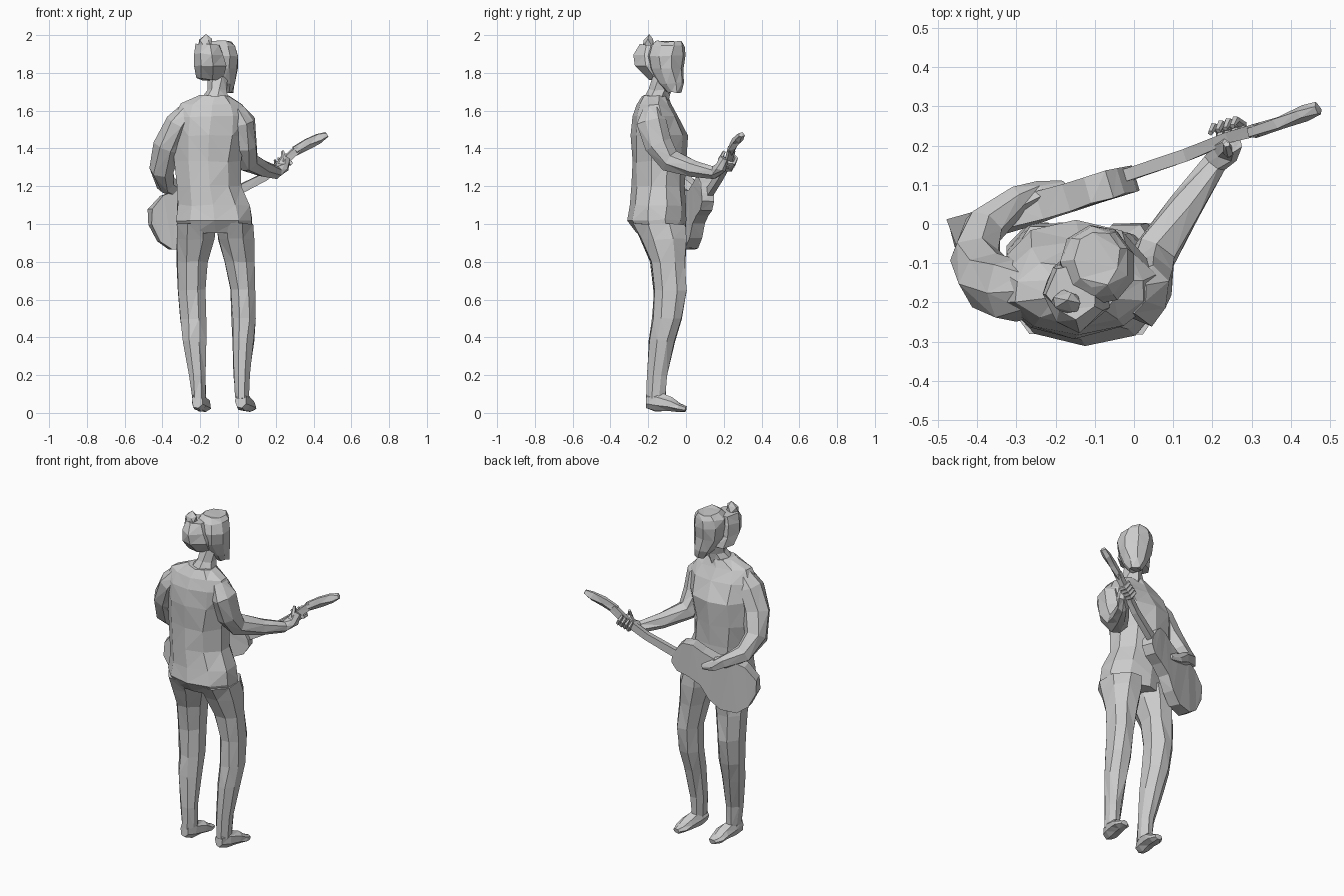
import bpy, bmesh, math, random
from mathutils import Vector

random.seed(4)


def finish(name, bm, jitter=0.0):
    for v in bm.verts:
        v.co += Vector([random.uniform(-jitter, jitter) for _ in range(3)])
        v.co.z = max(v.co.z, 0.0)
    bmesh.ops.triangulate(bm, faces=bm.faces[:])
    bmesh.ops.recalc_face_normals(bm, faces=bm.faces[:])
    me = bpy.data.meshes.new(name)
    bm.to_mesh(me)
    bm.free()
    ob = bpy.data.objects.new(name, me)
    bpy.context.collection.objects.link(ob)
    return ob


def loft(name, rings, sides=8, ref=None, jitter=0.005):
    """rings: (x, y, z, half width, half depth); level rings unless ref is given."""
    bm = bmesh.new()
    pts = [Vector(r[:3]) for r in rings]
    loops = []
    for i, r in enumerate(rings):
        u, w = Vector((1, 0, 0)), Vector((0, 1, 0))
        if ref:
            t = (pts[min(i + 1, len(pts) - 1)] - pts[max(i - 1, 0)]).normalized()
            u = Vector(ref)
            u = (u - t * u.dot(t)).normalized()
            w = t.cross(u)
        loop = []
        for k in range(sides):
            a = math.tau * (k + 0.5) / sides
            loop.append(bm.verts.new(pts[i] + u * r[3] * math.cos(a) * 1.04
                                     + w * r[4] * math.sin(a) * 1.04))
        loops.append(loop)
    for a, b in zip(loops, loops[1:]):
        for k in range(sides):
            j = (k + 1) % sides
            bm.faces.new((a[k], a[j], b[j], b[k]))
    bm.faces.new(loops[0])
    bm.faces.new(loops[-1])
    return finish(name, bm, jitter)


def blob(name, c, r, sub=1, jitter=0.008):
    bm = bmesh.new()
    bmesh.ops.create_icosphere(bm, subdivisions=sub, radius=1)
    for v in bm.verts:
        v.co = Vector([c[i] + v.co[i] * r[i] for i in range(3)])
    return finish(name, bm, jitter)


X = (1, 0, 0)

# Torso and neck
loft("torso", [(-.12, -.135, .95, .188, .125), (-.125, -.155, 1.02, .203, .15),
               (-.13, -.15, 1.1, .192, .146), (-.15, -.145, 1.2, .17, .136),
               (-.16, -.142, 1.33, .175, .138), (-.15, -.143, 1.47, .192, .146),
               (-.14, -.163, 1.57, .195, .118), (-.14, -.17, 1.635, .162, .085),
               (-.125, -.165, 1.68, .08, .065)], 10)
loft("neck", [(-.125, -.165, 1.65, .08, .07), (-.11, -.14, 1.71, .05, .058),
              (-.1, -.115, 1.79, .055, .06)], 7)

# Head, gathered hair and knot
loft("head", [(-.06, -.06, 1.695, .032, .032), (-.075, -.08, 1.745, .06, .065),
              (-.09, -.103, 1.82, .088, .09), (-.094, -.106, 1.89, .095, .097),
              (-.095, -.098, 1.94, .085, .09), (-.095, -.09, 1.968, .058, .07)], 9)
loft("gathered_hair", [(-.145, -.14, 1.765, .07, .06), (-.145, -.175, 1.83, .082, .09),
                       (-.15, -.18, 1.9, .08, .092), (-.155, -.175, 1.95, .06, .065)],
     7, None, .008)
blob("hair_knot", (-.17, -.2, 1.96), (.042, .032, .04), 1, .006)

# Legs and feet
loft("left_leg", [(-.22, -.145, 1.0, .105, .145), (-.225, -.12, .92, .102, .125),
                  (-.24, -.095, .8, .085, .095), (-.245, -.085, .65, .075, .088),
                  (-.238, -.1, .5, .068, .08), (-.23, -.125, .38, .06, .07),
                  (-.215, -.155, .2, .043, .052), (-.21, -.16, .08, .038, .05)])
loft("right_leg", [(-.02, -.145, 1.0, .1, .145), (-.01, -.12, .92, .1, .125),
                   (.01, -.095, .8, .08, .095), (.028, -.085, .65, .07, .088),
                   (.032, -.1, .5, .065, .08), (.028, -.125, .38, .06, .07),
                   (.02, -.155, .2, .043, .052), (.02, -.16, .08, .038, .05)])
for name, hx, tx in (("left_foot", -.215, -.175), ("right_foot", .015, .065)):
    dx = tx - hx
    loft(name, [(hx, -.205, .065, .03, .04), (hx + dx * .25, -.15, .06, .04, .052),
                (hx + dx * .6, -.08, .045, .043, .036),
                (hx + dx * .85, -.035, .028, .04, .022),
                (tx, 0, .022, .022, .014)], 7, X, .003)

# Arms; the left sleeve hangs close to the body
loft("left_arm", [(-.26, -.17, 1.6, .05, .06), (-.315, -.17, 1.53, .07, .08),
                  (-.37, -.145, 1.41, .075, .075), (-.405, -.09, 1.29, .065, .065),
                  (-.38, -.01, 1.21, .05, .055), (-.3, .06, 1.165, .032, .038),
                  (-.24, .085, 1.14, .034, .024), (-.18, .095, 1.12, .018, .012)], 7, X)
loft("right_arm", [(-.01, -.175, 1.6, .05, .05), (.03, -.18, 1.54, .06, .078),
                   (.04, -.145, 1.42, .06, .072), (.05, -.08, 1.33, .055, .06),
                   (.13, .04, 1.29, .045, .045), (.205, .15, 1.272, .03, .032),
                   (.235, .185, 1.3, .036, .028), (.25, .205, 1.35, .026, .02)], 7, X)

# Guitar frame: u along the neck, v across it, n out of the front
O = Vector((-.335, .015, 1.015))
E1 = Vector((.81, .25, .45)).normalized()
N = Vector((0, 1, 0.12))
N = (N - E1 * N.dot(E1)).normalized()
E2 = N.cross(E1)
if E2.z < 0:
    E2 = -E2


def g(u, v, n):
    return O + E1 * u + E2 * v + N * n


def slab(name, outline, n0, n1):
    bm = bmesh.new()
    lo = [bm.verts.new(g(u, v, n0)) for u, v in outline]
    hi = [bm.verts.new(g(u, v, n1)) for u, v in outline]
    bm.faces.new(lo)
    bm.faces.new(hi)
    for i in range(len(lo)):
        j = (i + 1) % len(lo)
        bm.faces.new((lo[i], lo[j], hi[j], hi[i]))
    return finish(name, bm, .003)


half = [(-.13, .05), (-.09, .12), (0, .155), (.08, .14), (.16, .095),
        (.24, .09), (.31, .095), (.36, .07), (.375, .03)]
slab("guitar_body", half + [(u, -v * 1.04) for u, v in reversed(half)], -.035, .035)

# Guitar neck running through the hand, widening into the headstock
loft("guitar_neck", [(-.12, .095, 1.125, .034, .024), (.0, .13, 1.18, .03, .022),
                     (.14, .178, 1.25, .026, .02), (.25, .222, 1.335, .026, .02),
                     (.32, .242, 1.4, .026, .022)], 4, (0, 0, 1), .003)
loft("guitar_headstock", [(.3, .235, 1.385, .026, .022), (.37, .258, 1.428, .03, .018),
                          (.43, .282, 1.455, .028, .02), (.47, .295, 1.473, .014, .014)],
     5, (0, 0, 1), .004)

# Fretting fingers wrapped over the neck
for i in range(4):
    u = .65 + i * .022
    loft("finger", [(*g(u, -.03, .015), .012, .012), (*g(u + .004, -.036, .05), .012, .012),
                    (*g(u + .006, -.005, .065), .01, .01),
                    (*g(u + .006, .02, .05), .007, .007)], 5, E1, .001)
loft("thumb", [(*g(.655, -.04, -.01), .015, .015), (*g(.685, .01, -.01), .013, .013),
               (*g(.705, .045, .01), .008, .008)], 5, E1, .001)
